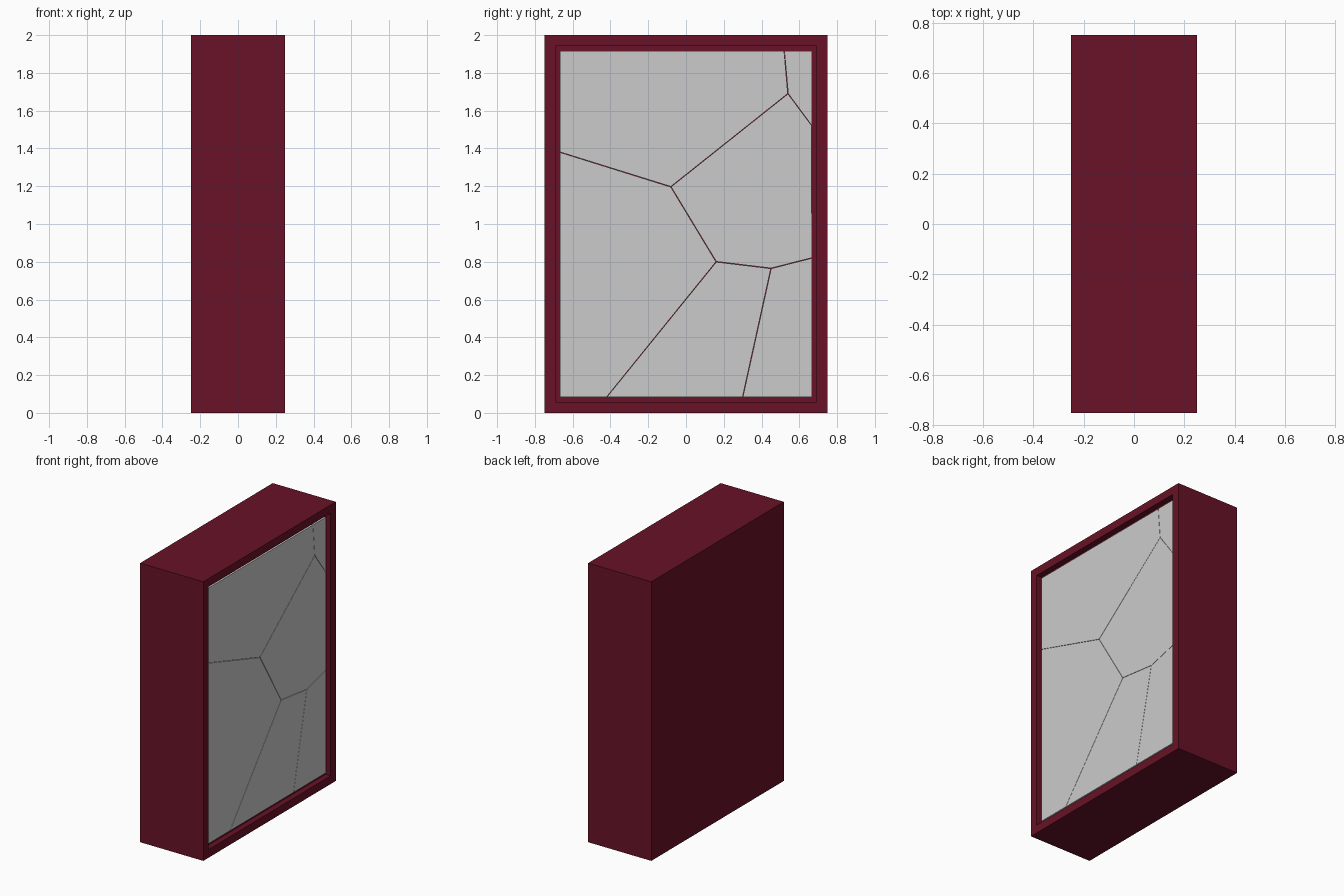
import bpy, bmesh
from mathutils import Vector

if "Cube" in bpy.data.objects:
    bpy.data.objects.remove(bpy.data.objects["Cube"])

W, D, H = 0.5, 1.5, 2.0      # box size in x, y, z
BORDER = 0.083               # frame width around the opening
RECESS, THICK, GAP = 0.02, 0.02, 0.003

maroon = bpy.data.materials.new("maroon")
maroon.diffuse_color = (0.14, 0.006, 0.02, 1)
maroon.use_nodes = True
maroon.node_tree.nodes["Principled BSDF"].inputs["Base Color"].default_value = maroon.diffuse_color


def finish(name, bm, mat=None):
    bmesh.ops.recalc_face_normals(bm, faces=bm.faces)
    mesh = bpy.data.meshes.new(name)
    bm.to_mesh(mesh)
    bm.free()
    ob = bpy.data.objects.new(name, mesh)
    bpy.context.collection.objects.link(ob)
    if mat:
        mesh.materials.append(mat)
    return ob


# Case: a box whose +x face is inset and pushed in to hold the pane
bm = bmesh.new()
bmesh.ops.create_cube(bm, size=1)
bmesh.ops.scale(bm, vec=(W, D, H), verts=bm.verts)
bmesh.ops.translate(bm, vec=(0, 0, H / 2), verts=bm.verts)
bm.normal_update()
front = next(f for f in bm.faces if f.normal.x > 0.9)
bmesh.ops.inset_individual(bm, faces=[front], thickness=BORDER)
wall = bmesh.ops.extrude_discrete_faces(bm, faces=[front])["faces"][0]
bmesh.ops.translate(bm, vec=(-RECESS - THICK, 0, 0), verts=wall.verts)
finish("case", bm, maroon)

# Crack junctions (y, z) and the pane corners
L, R, B, T = -D / 2 + BORDER, D / 2 - BORDER, BORDER, H - BORDER
P = {
    "bl": (L, B), "br": (R, B), "tr": (R, T), "tl": (L, T),
    "a": (L, 1.38), "b": (-0.08, 1.197), "c": (0.16, 0.80),
    "d": (0.45, 0.765), "e": (R, 0.82), "f": (0.54, 1.69),
    "g": (0.52, T), "h": (R, 1.52), "i": (-0.42, B), "j": (0.30, B),
}
SHARDS = {
    "shard_top_left": "a b f g tl",
    "shard_bottom_left": "bl i c b a",
    "shard_bottom_middle": "i j d c",
    "shard_bottom_right": "j br e d",
    "shard_middle": "b c d e h f",
    "shard_top_right": "f h tr g",
}

# Shards: thin slabs, slightly shrunk so hairline cracks remain
for name, keys in SHARDS.items():
    bm = bmesh.new()
    x = W / 2 - RECESS
    face = bm.faces.new([bm.verts.new((x, *P[k])) for k in keys.split()])
    face.normal_update()
    rim = bmesh.ops.inset_individual(bm, faces=[face], thickness=GAP / 2)["faces"]
    bmesh.ops.delete(bm, geom=rim, context="FACES")
    slab = bmesh.ops.extrude_face_region(bm, geom=list(bm.faces))["geom"]
    bmesh.ops.translate(bm, vec=Vector((-THICK, 0, 0)),
                        verts=[v for v in slab if isinstance(v, bmesh.types.BMVert)])
    finish(name, bm)
